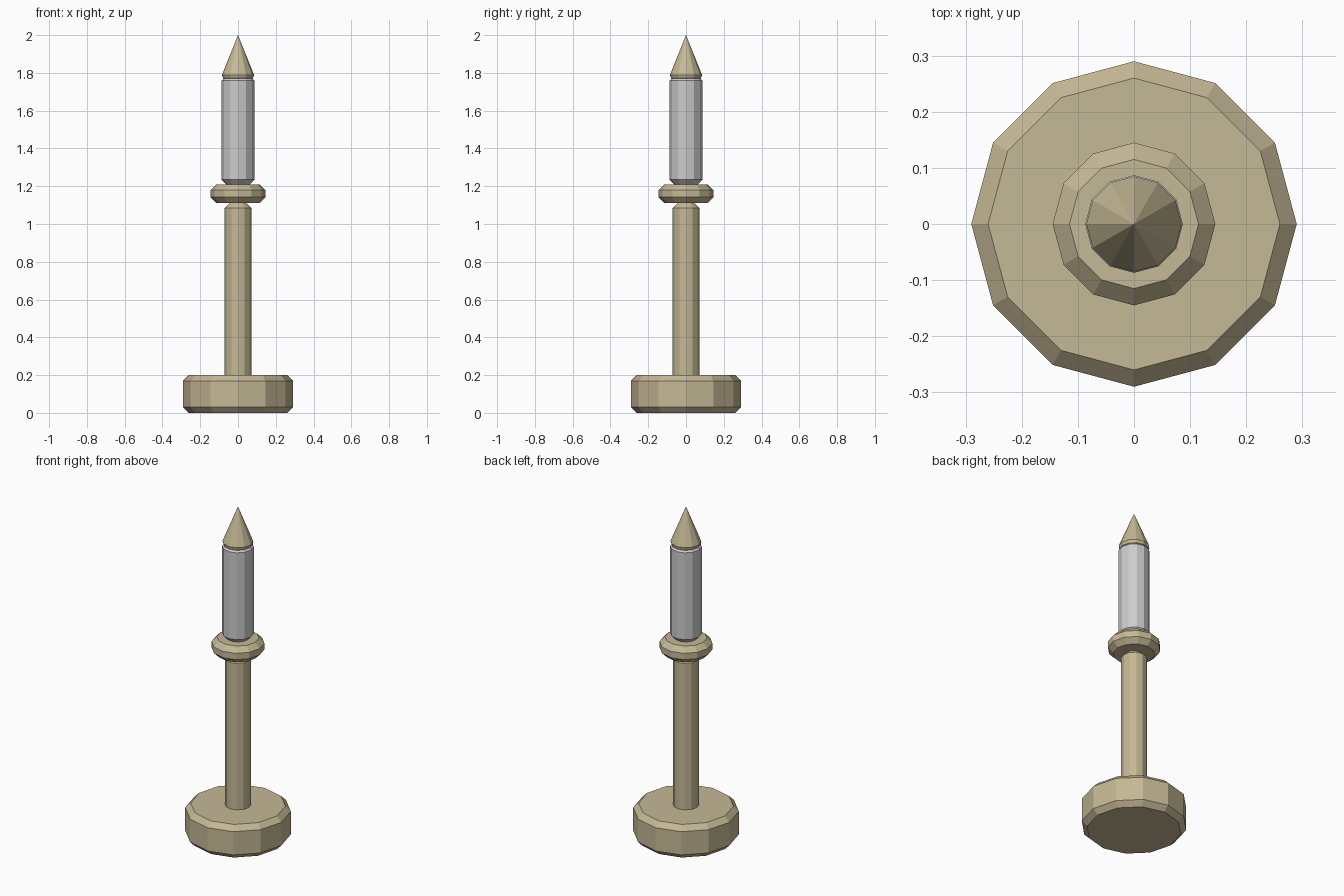
import bpy
import bmesh
from math import cos, sin, pi

if "Cube" in bpy.data.objects:
    bpy.data.objects.remove(bpy.data.objects["Cube"])

SIDES = 12

brass = bpy.data.materials.new("pale_brass")
brass.diffuse_color = (0.56, 0.48, 0.30, 1)
brass.use_nodes = True
brass.node_tree.nodes["Principled BSDF"].inputs["Base Color"].default_value = brass.diffuse_color


def lathe(name, profile, mat=None):
    """Spin a bottom-to-top list of (radius, z) into a closed flat-sided solid."""
    bm = bmesh.new()
    rings = []
    for r, z in profile:
        if r == 0:
            rings.append([bm.verts.new((0, 0, z))] * SIDES)
        else:
            rings.append([bm.verts.new((r * cos(2 * pi * i / SIDES),
                                        r * sin(2 * pi * i / SIDES), z))
                          for i in range(SIDES)])
    for low, high in zip(rings, rings[1:]):
        for i in range(SIDES):
            j = (i + 1) % SIDES
            bm.faces.new(dict.fromkeys((low[i], low[j], high[j], high[i])))
    for ring in (rings[0], rings[-1]):
        if ring[0] is not ring[1]:
            bm.faces.new(ring)
    bmesh.ops.recalc_face_normals(bm, faces=bm.faces)
    mesh = bpy.data.meshes.new(name)
    bm.to_mesh(mesh)
    bm.free()
    if mat:
        mesh.materials.append(mat)
    obj = bpy.data.objects.new(name, mesh)
    bpy.context.collection.objects.link(obj)


def chamfered(name, r, z0, z1, mat=None, c=0.03):
    """Cylinder with chamfered rims."""
    lathe(name, [(r - c, z0), (r, z0 + c), (r, z1 - c), (r - c, z1)], mat)


# Foot, post, collar and pale upper cylinder
chamfered("base", 0.29, 0, 0.2, brass)
chamfered("post", 0.071, 0.16, 1.115, brass)
chamfered("collar", 0.145, 1.112, 1.21, brass)
chamfered("upper_cylinder", 0.087, 1.205, 1.79)

# Pointed tip with a chamfered lower rim
lathe("pointed_tip", [(0.058, 1.757), (0.08, 1.772), (0.085, 1.79), (0, 2.0)], brass)
